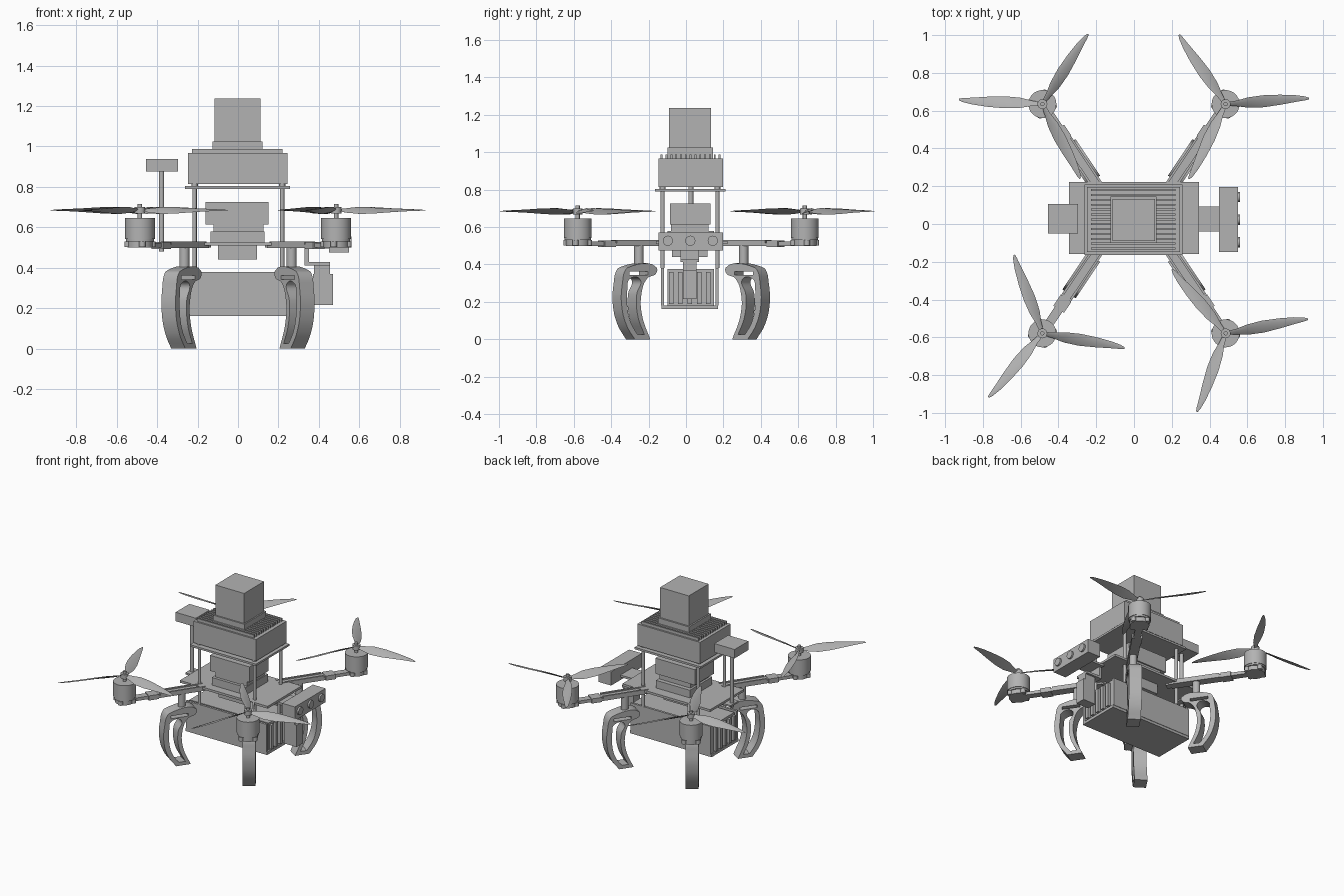
import bpy, bmesh, math
from mathutils import Matrix, Vector

cube = bpy.data.objects.get("Cube")
if cube:
    bpy.data.objects.remove(cube, do_unlink=True)

grey = bpy.data.materials.new("mid_grey")
grey.use_nodes = True
grey.diffuse_color = (0.45, 0.45, 0.45, 1)
grey.node_tree.nodes["Principled BSDF"].inputs["Base Color"].default_value = grey.diffuse_color

CY = 0.028                      # hub centre in y
ARM = Vector((0.557, 0.83, 0))  # arm direction, left back quarter


def add(name, mesh, matrix=Matrix(), smooth=False):
    obj = bpy.data.objects.new(name, mesh)
    bpy.context.collection.objects.link(obj)
    obj.matrix_world = matrix
    if not mesh.materials:
        mesh.materials.append(grey)
    if smooth:
        bpy.ops.object.select_all(action='DESELECT')
        obj.select_set(True)
        bpy.context.view_layer.objects.active = obj
        bpy.ops.object.shade_smooth_by_angle(angle=math.radians(35))
    return obj


def to_mesh(name, bm):
    bmesh.ops.recalc_face_normals(bm, faces=bm.faces)
    mesh = bpy.data.meshes.new(name)
    bm.to_mesh(mesh)
    bm.free()
    return mesh


def box(name, x, y, z, matrix=Matrix()):
    bm = bmesh.new()
    bmesh.ops.create_cube(bm, size=1)
    for v in bm.verts:
        v.co = [r[0] + (c + 0.5) * (r[1] - r[0]) for c, r in zip(v.co, (x, y, z))]
    return add(name, to_mesh(name, bm), matrix)


def rod(name, x, y, z, radius, sides=32, matrix=Matrix()):
    bm = bmesh.new()
    bmesh.ops.create_cone(bm, cap_ends=True, segments=sides, radius1=radius,
                          radius2=radius, depth=z[1] - z[0])
    bmesh.ops.translate(bm, verts=bm.verts, vec=(x, y, sum(z) / 2))
    return add(name, to_mesh(name, bm), matrix, smooth=True)


# Battery cage under the hub
box("battery", (-0.31, 0.31), (-0.1, 0.15), (0.18, 0.375))
box("battery_floor", (-0.32, 0.32), (-0.13, 0.17), (0.162, 0.182))
for y in (-0.125, 0.165):
    box("battery_rail", (-0.315, 0.315), (y - 0.008, y + 0.008), (0.18, 0.38))
for x in (-0.318, 0.318):
    for i in range(5):
        y = -0.08 + i * 0.05
        box("battery_rib", (x - 0.01, x + 0.01), (y - 0.012, y + 0.012), (0.19, 0.36))

# Hub plate and the sensor stack in the middle
box("hub_plate", (-0.345, 0.345), (-0.16, 0.222), (0.51, 0.526))
box("stack_underside", (-0.1, 0.095), (-0.075, 0.115), (0.44, 0.51))
box("stack_base", (-0.135, 0.13), (-0.1, 0.15), (0.526, 0.58))
box("stack_neck", (-0.12, 0.125), (-0.08, 0.12), (0.58, 0.62))
box("stack_head", (-0.16, 0.15), (-0.085, 0.13), (0.615, 0.725))

# Posts and upper deck
for x in (-0.215, 0.218):
    for y in (-0.125, 0.168):
        rod("deck_post", x, y, (0.38, 0.792), 0.011, 16)
        rod("box_foot", x, y, (0.8, 0.818), 0.016, 16)
box("upper_deck", (-0.262, 0.256), (-0.165, 0.21), (0.79, 0.804))
box("computer_box", (-0.248, 0.244), (-0.147, 0.197), (0.815, 0.968))
for i in range(13):
    y = -0.13 + i * 0.0258
    box("cooling_fin", (-0.228, 0.22), (y - 0.005, y + 0.005), (0.965, 0.988))
box("tower_base", (-0.125, 0.12), (-0.1, 0.145), (0.965, 1.025))
box("tower", (-0.115, 0.111), (-0.09, 0.133), (1.025, 1.238))

# Receiver on a mast at the right
rod("receiver_mast", -0.378, 0.026, (0.48, 0.88), 0.013, 16)
box("mast_bracket", (-0.4, -0.33), (-0.02, 0.07), (0.5, 0.512))
box("receiver", (-0.455, -0.296), (-0.05, 0.105), (0.875, 0.938))

# Sensor bar at the left, with three lenses facing out
box("sensor_bar", (0.45, 0.55), (-0.148, 0.197), (0.475, 0.572))
box("sensor_bracket", (0.33, 0.46), (-0.04, 0.092), (0.495, 0.51))
for y in (-0.097, 0.023, 0.143):
    lens = Matrix.Translation((0.548, y, 0.527)) @ Matrix.Rotation(math.pi / 2, 4, 'Y')
    rod("lens", 0, 0, (0, 0.014), 0.027, 24, lens)

# Hanging camera below the sensor bar
box("camera_hanger", (0.33, 0.35), (-0.03, 0.07), (0.415, 0.51))
box("camera_plate", (0.33, 0.455), (-0.03, 0.07), (0.412, 0.428))
box("camera_pivot", (0.375, 0.455), (-0.015, 0.055), (0.365, 0.412))
box("camera", (0.372, 0.47), (-0.015, 0.055), (0.215, 0.37))


# Leg: curved frame with two openings, s runs outward along the arm
def leg_mesh():
    curve = bpy.data.curves.new("leg_profile", 'CURVE')
    curve.dimensions = '2D'
    curve.fill_mode = 'BOTH'
    curve.extrude = 0.042
    curve.resolution_u = 6
    # The first number of each outline counts its sharp points at the start
    outlines = [
        (2, [(-0.045, 0), (0.055, 0), (0.11, 0.08), (0.14, 0.19), (0.134, 0.3),
             (0.115, 0.37), (0.095, 0.385), (-0.085, 0.385), (-0.085, 0.355),
             (-0.025, 0.325), (0.012, 0.24), (0.008, 0.13)]),
        (2, [(-0.008, 0.025), (0.036, 0.025), (0.08, 0.09), (0.104, 0.19),
             (0.102, 0.27), (0.09, 0.32), (0.02, 0.32), (0.042, 0.24), (0.034, 0.12)]),
        (4, [(-0.03, 0.343), (0.09, 0.343), (0.09, 0.362), (-0.03, 0.362)]),
    ]
    for sharp, points in outlines:
        spline = curve.splines.new('BEZIER')
        spline.use_cyclic_u = True
        spline.bezier_points.add(len(points) - 1)
        for i, (bp, p) in enumerate(zip(spline.bezier_points, points)):
            bp.co = (*p, 0)
            kind = 'VECTOR' if i < sharp else 'AUTO'
            bp.handle_left_type = bp.handle_right_type = kind
    helper = bpy.data.objects.new("leg_profile", curve)
    bpy.context.collection.objects.link(helper)
    bpy.context.view_layer.update()
    mesh = bpy.data.meshes.new_from_object(
        helper.evaluated_get(bpy.context.evaluated_depsgraph_get()))
    bpy.data.objects.remove(helper, do_unlink=True)
    bm = bmesh.new()
    bm.from_mesh(mesh)
    bmesh.ops.remove_doubles(bm, verts=bm.verts, dist=0.0001)
    return to_mesh("leg", bm)


# Propeller: three twisted blades lofted from lens-shaped sections
def propeller_mesh():
    bm = bmesh.new()
    # radius, leading edge, trailing edge, pitch in degrees
    sections = [(0.015, 0.012, -0.012, 30), (0.06, 0.018, -0.02, 38),
                (0.12, 0.032, -0.033, 33), (0.2, 0.036, -0.034, 25),
                (0.29, 0.031, -0.025, 18), (0.37, 0.022, -0.015, 13),
                (0.42, 0.012, -0.01, 10), (0.442, 0.003, -0.006, 8)]
    for k in range(3):
        turn = Matrix.Rotation(k * math.tau / 3, 4, 'Z')
        rings = []
        for r, lead, trail, pitch in sections:
            tilt = turn @ Matrix.Rotation(math.radians(pitch), 4, 'X')
            mid = (lead + trail) / 2 + 0.15 * (lead - trail)
            thick = 0.09 * (lead - trail) + 0.001
            section = [(lead, 0), (mid, thick), (trail, 0), (mid, -thick / 3)]
            rings.append([bm.verts.new(tilt @ Vector((r, a, b))) for a, b in section])
        for a, b in zip(rings, rings[1:]):
            for i in range(4):
                j = (i + 1) % 4
                bm.faces.new((a[i], a[j], b[j], b[i]))
        bm.faces.new(rings[0])
        bm.faces.new(rings[-1])
    return to_mesh("propeller", bm)


leg = leg_mesh()
propeller = propeller_mesh()
turns = {(1, 1): 4, (-1, 1): 57, (-1, -1): -10, (1, -1): 10}

# Four arms with leg, motor and propeller
for (sx, sy), turn in turns.items():
    d = Vector((ARM.x * sx, ARM.y * sy, 0)).normalized()
    root = Vector((0.265 * sx, CY + 0.28 * sy, 0))
    frame = Matrix.Translation(root) @ Matrix.Rotation(math.atan2(d.y, d.x), 4, 'Z')
    box("arm", (-0.2, 0.39), (-0.024, 0.024), (0.5, 0.522), frame)
    box("arm_sleeve", (-0.17, 0.2), (-0.031, 0.031), (0.498, 0.516), frame)
    for side in (-0.025, 0.025):
        box("arm_rail", (-0.15, 0.16), (side - 0.006, side + 0.006), (0.515, 0.53), frame)
    box("arm_clamp", (0.17, 0.24), (-0.034, 0.034), (0.494, 0.527), frame)
    rod("leg_standoff", 0, 0, (0.375, 0.505), 0.025, 24, frame)
    stand = Matrix.Translation(root) @ Matrix(
        ((d.x, 0, d.y, 0), (d.y, 0, -d.x, 0), (0, 1, 0, 0), (0, 0, 0, 1)))
    add("leg", leg, stand, smooth=True)

    mx, my = 0.485 * sx, CY + 0.607 * sy
    rod("motor_mount", mx, my, (0.5, 0.53), 0.062)
    for k in range(4):
        a = math.radians(45 + 90 * k) + math.atan2(d.y, d.x)
        rod("mount_lug", mx + 0.062 * math.cos(a), my + 0.062 * math.sin(a),
            (0.502, 0.53), 0.016, 16)
    rod("motor_base", mx, my, (0.53, 0.542), 0.07)
    rod("motor", mx, my, (0.542, 0.645), 0.074)
    rod("motor_shaft", mx, my, (0.645, 0.715), 0.011, 16)
    rod("propeller_hub", mx, my, (0.668, 0.7), 0.026, 24)
    spin = Matrix.Translation((mx, my, 0.684)) @ Matrix.Rotation(math.radians(turn), 4, 'Z')
    add("propeller", propeller, spin, smooth=True)
